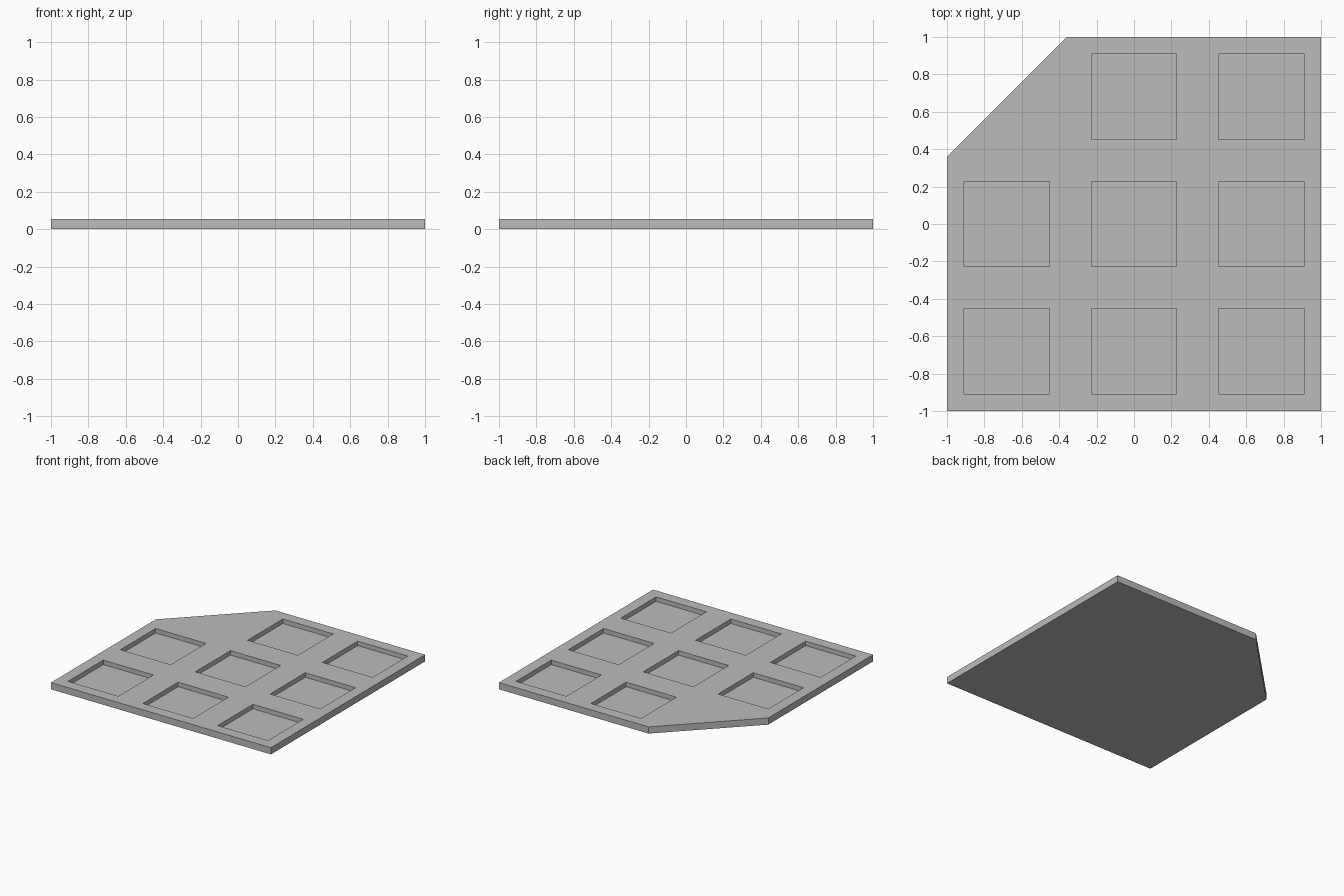
import bpy
import bmesh

THICK = 0.055    # slab thickness
DEPTH = 0.037    # depth of each square recess
PITCH = 0.68     # spacing of the recesses
SIZE = 0.457     # side of each recess
CUT = 0.36       # where the clipped corner begins

if "Cube" in bpy.data.objects:
    bpy.data.objects.remove(bpy.data.objects["Cube"], do_unlink=True)

# Single grey material
grey = bpy.data.materials.new("mid grey")
grey.use_nodes = True
colour = (0.5, 0.5, 0.5, 1)
grey.diffuse_color = colour
grey.node_tree.nodes["Principled BSDF"].inputs["Base Color"].default_value = colour


def prism(bm, outline, bottom, top):
    """Extrude a closed outline from bottom to top."""
    face = bm.faces.new([bm.verts.new((x, y, bottom)) for x, y in outline])
    side = bmesh.ops.extrude_face_region(bm, geom=[face])["geom"]
    verts = [v for v in side if isinstance(v, bmesh.types.BMVert)]
    bmesh.ops.translate(bm, verts=verts, vec=(0, 0, top - bottom))


def make_object(name, bm):
    bmesh.ops.recalc_face_normals(bm, faces=bm.faces)
    mesh = bpy.data.meshes.new(name)
    bm.to_mesh(mesh)
    bm.free()
    mesh.materials.append(grey)
    obj = bpy.data.objects.new(name, mesh)
    bpy.context.scene.collection.objects.link(obj)
    return obj


# Slab with one clipped corner
bm = bmesh.new()
prism(bm, [(-1, -1), (1, -1), (1, 1), (-CUT, 1), (-1, CUT)], 0, THICK)
tray = make_object("tray", bm)

# Square recess cutters, none at the clipped corner
bm = bmesh.new()
h = SIZE / 2
for col in (-1, 0, 1):
    for row in (-1, 0, 1):
        if (col, row) == (-1, 1):
            continue
        x, y = col * PITCH, row * PITCH
        square = [(x - h, y - h), (x + h, y - h), (x + h, y + h), (x - h, y + h)]
        prism(bm, square, THICK - DEPTH, THICK + DEPTH)
cutter = make_object("recess_cutter", bm)
cutter.hide_render = True

# Cut the recesses and drop the cutter
cut = tray.modifiers.new("recesses", "BOOLEAN")
cut.operation = "DIFFERENCE"
cut.solver = "EXACT"
cut.object = cutter
bpy.context.view_layer.objects.active = tray
bpy.ops.object.modifier_apply(modifier=cut.name)
bpy.data.objects.remove(cutter, do_unlink=True)
